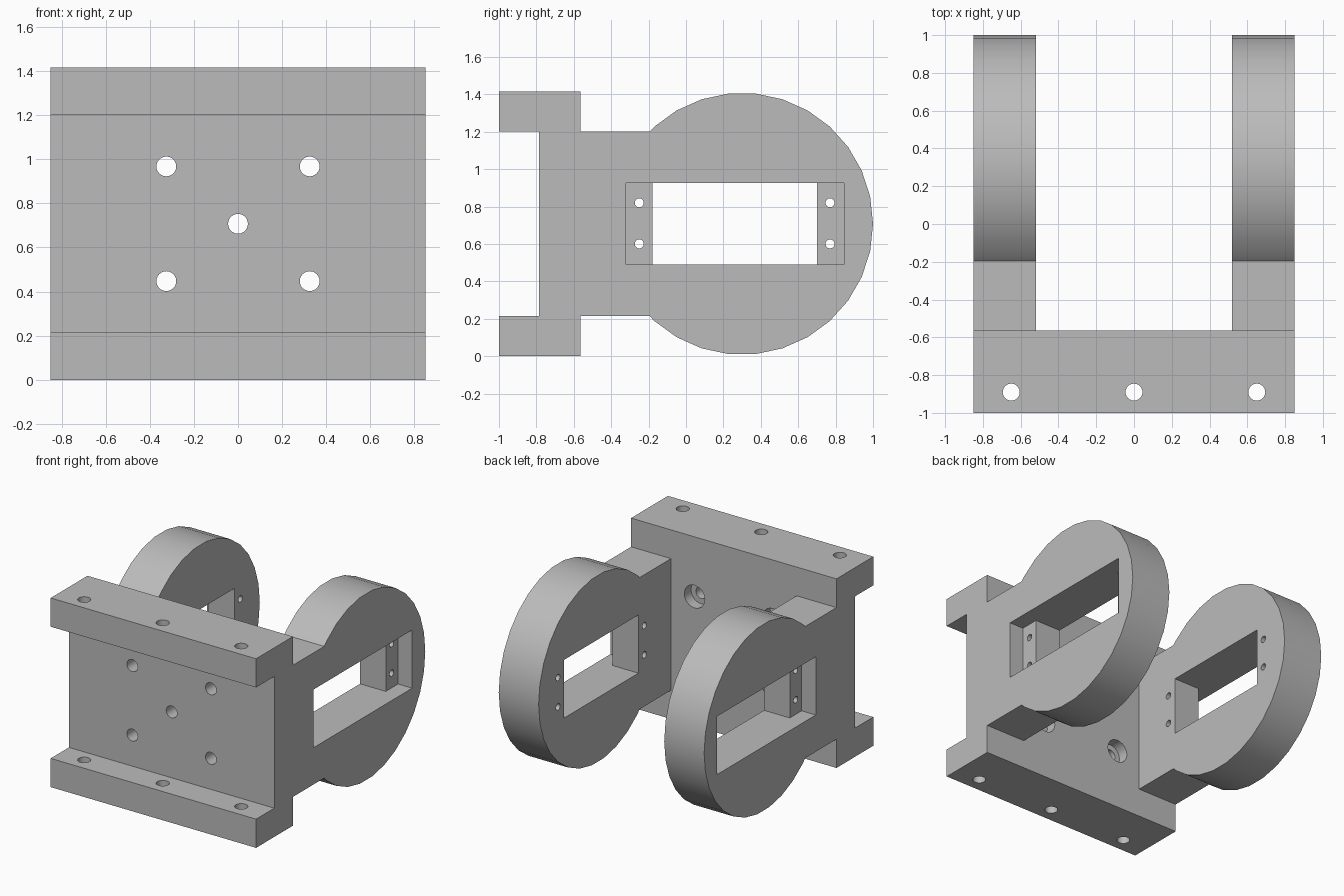
import bpy, bmesh, math
from mathutils import Matrix, Vector

cube = bpy.data.objects.get("Cube")
if cube:
    bpy.data.objects.remove(cube, do_unlink=True)

HALF_W, HEIGHT, MID_Z = 0.85, 1.415, 0.7075
PLATE_FRONT, PLATE_BACK = -0.785, -0.565
ARM_IN = 0.52

metal = bpy.data.materials.new("plain grey")
metal.use_nodes = True
grey = (0.5, 0.5, 0.5, 1)
metal.diffuse_color = grey
metal.node_tree.nodes["Principled BSDF"].inputs["Base Color"].default_value = grey


def to_object(name, bm):
    bmesh.ops.recalc_face_normals(bm, faces=bm.faces)
    mesh = bpy.data.meshes.new(name)
    bm.to_mesh(mesh)
    bm.free()
    mesh.materials.append(metal)
    obj = bpy.data.objects.new(name, mesh)
    bpy.context.collection.objects.link(obj)
    return obj


def extrude_profile(name, points, x0, x1):
    """Extrude a (y, z) outline along x."""
    bm = bmesh.new()
    face = bm.faces.new([bm.verts.new((x0, y, z)) for y, z in points])
    ext = bmesh.ops.extrude_face_region(bm, geom=[face])
    moved = [g for g in ext["geom"] if isinstance(g, bmesh.types.BMVert)]
    bmesh.ops.translate(bm, verts=moved, vec=(x1 - x0, 0, 0))
    return to_object(name, bm)


def add_box(bm, lo, hi):
    lo, hi = Vector(lo), Vector(hi)
    size = Matrix.Diagonal((*(hi - lo), 1))
    bmesh.ops.create_cube(bm, size=1, matrix=Matrix.Translation((lo + hi) / 2) @ size)


def add_pin(bm, center, radius, depth, axis):
    turn = {"X": Matrix.Rotation(math.pi / 2, 4, "Y"),
            "Y": Matrix.Rotation(math.pi / 2, 4, "X"),
            "Z": Matrix.Identity(4)}[axis]
    bmesh.ops.create_cone(bm, cap_ends=True, segments=24, radius1=radius, radius2=radius,
                          depth=depth, matrix=Matrix.Translation(center) @ turn)


def combine(target, other, operation):
    """Apply a boolean and discard the helper."""
    mod = target.modifiers.new(operation.title(), "BOOLEAN")
    mod.operation, mod.solver, mod.object = operation, "EXACT", other
    bpy.context.view_layer.objects.active = target
    bpy.ops.object.modifier_apply(modifier=mod.name)
    bpy.data.objects.remove(other, do_unlink=True)


# Front plate with a flange along its top and bottom
lower = [(-1, 0), (PLATE_BACK, 0)]
slot = [(-1, 0.215), (PLATE_FRONT, 0.215)]
mirror = lambda pts: [(y, HEIGHT - z) for y, z in reversed(pts)]
outline = lower + mirror(lower) + mirror(slot)[::-1][::-1][::-1] + slot[::-1]
bracket = extrude_profile("bracket", outline, -HALF_W, HALF_W)

# Side arms, each ending in a thirty-sided disc
radius, disc_y = 0.7, 0.3
arc = [math.radians(a) for a in range(-132, 133, 12)]
arm = [(disc_y + radius * math.cos(a), MID_Z + radius * math.sin(a)) for a in arc]
arm += [(-0.195, 1.2), (-0.65, 1.2), (-0.65, 0.215), (-0.195, 0.215)]
for side in (-1, 1):
    combine(bracket, extrude_profile("arm", arm, side * ARM_IN, side * HALF_W), "UNION")

# Windows through the arms
bm = bmesh.new()
for side in (-1, 1):
    xs = sorted((side * 0.4, side * 1.0))
    add_box(bm, (xs[0], -0.18, 0.49), (xs[1], 0.70, 0.925))
combine(bracket, to_object("window_cutter", bm), "DIFFERENCE")

# Wider outer recesses, leaving mounting tabs on the inner side
bm = bmesh.new()
for side in (-1, 1):
    xs = sorted((side * 0.733, side * 1.0))
    add_box(bm, (xs[0], -0.32, 0.49), (xs[1], 0.845, 0.925))
combine(bracket, to_object("recess_cutter", bm), "DIFFERENCE")

# Screw holes in the flanges, plate and mounting tabs
bm = bmesh.new()
for x in (-0.65, 0, 0.65):
    add_pin(bm, (x, -0.89, MID_Z), 0.045, 2, "Z")
plate_holes = [(0, 0)] + [(x, z) for x in (-0.325, 0.325) for z in (-0.26, 0.26)]
for x, z in plate_holes:
    add_pin(bm, (x, -0.68, MID_Z + z), 0.045, 0.4, "Y")
for side in (-1, 1):
    for y in (-0.25, 0.77):
        for z in (0.6, 0.82):
            add_pin(bm, (side * 0.63, y, z), 0.024, 0.3, "X")
combine(bracket, to_object("hole_cutter", bm), "DIFFERENCE")

# Counterbores on the back of the plate
bm = bmesh.new()
for x, z in plate_holes:
    add_pin(bm, (x, PLATE_BACK, MID_Z + z), 0.085, 0.16, "Y")
combine(bracket, to_object("counterbore_cutter", bm), "DIFFERENCE")

# Smooth the round surfaces and keep the edges crisp
bpy.ops.object.select_all(action="DESELECT")
bracket.select_set(True)
bpy.context.view_layer.objects.active = bracket
bpy.ops.object.shade_smooth_by_angle(angle=math.radians(30))
